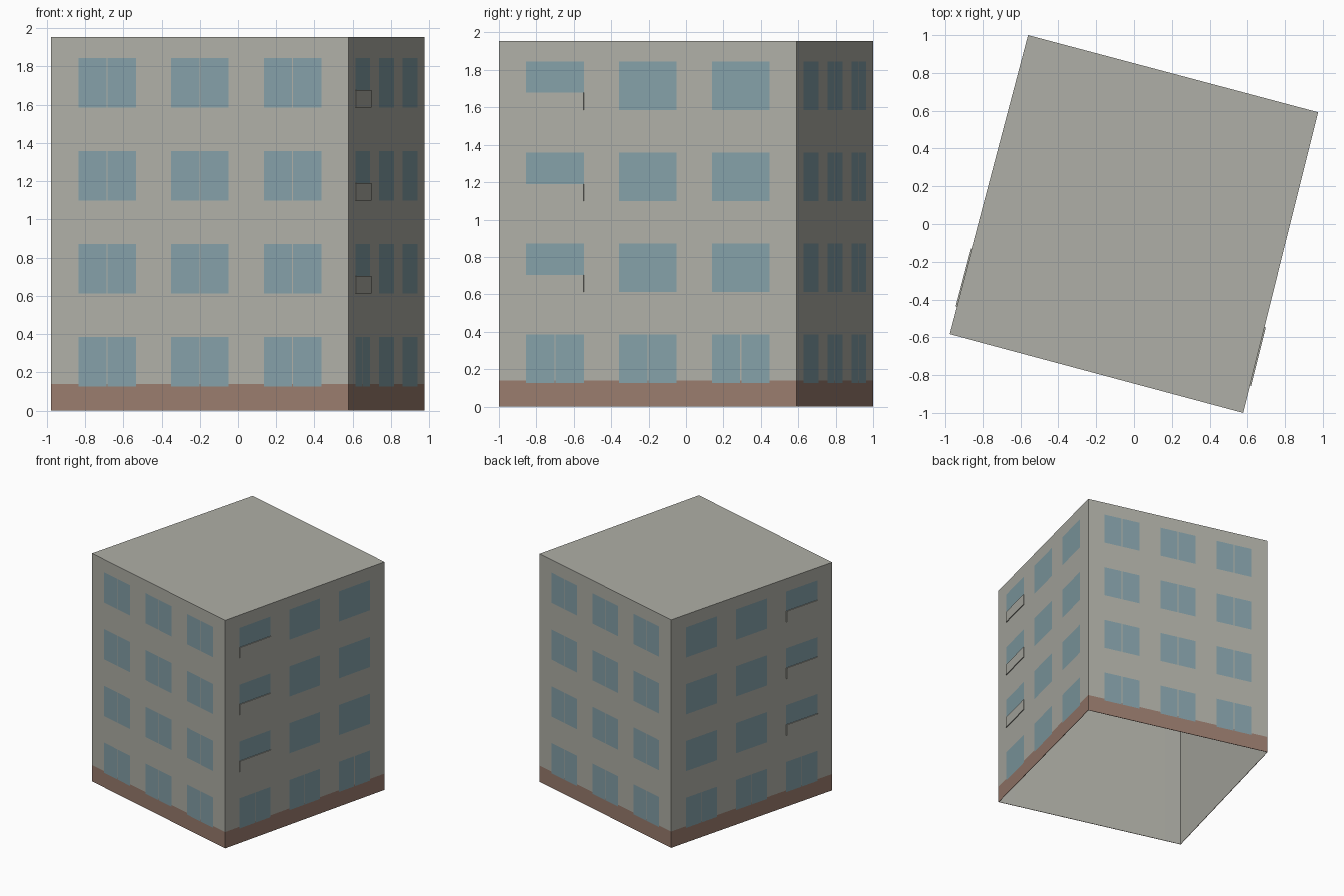
import bpy, bmesh
from mathutils import Vector

if "Cube" in bpy.data.objects:
    bpy.data.objects.remove(bpy.data.objects["Cube"])


def material(name, rgb):
    mat = bpy.data.materials.new(name)
    mat.use_nodes = True
    mat.diffuse_color = (*rgb, 1)
    mat.node_tree.nodes["Principled BSDF"].inputs["Base Color"].default_value = (*rgb, 1)
    return mat


GLASS, BASE, WALL = 0, 1, 2
mats = [material("blue grey glass", (0.23, 0.35, 0.39)),
        material("brown base", (0.32, 0.20, 0.155)),
        material("grey wall", (0.43, 0.43, 0.385))]

# Footprint corners, counter-clockwise from the front right corner of the model
corners = [Vector(c) for c in ((-0.977, -0.583), (0.578, -1), (0.975, 0.592), (-0.56, 1))]
HEIGHT, PLINTH = 1.955, 0.14
COLUMNS = [(0.091, 0.285), (0.403, 0.597), (0.715, 0.909)]   # fractions along a wall
ROWS = [(0.125 + 0.487 * i, 0.384 + 0.487 * i) for i in range(4)]
PANEL, GAP = 0.092, 0.0018
SHORT = {1: 0, 3: 2}   # side wall -> column with shortened windows


def cell_material(wall, u, z):
    """Choose the colour of a wall cell from its position."""
    for r, (low, high) in enumerate(ROWS):
        for c, (a, b) in enumerate(COLUMNS):
            if a < u < b and low < z < high:
                split = wall not in SHORT or r == 0
                if split and abs(u - (a + b) / 2) < GAP:
                    continue
                if r and SHORT.get(wall) == c and z < low + PANEL:
                    continue
                return GLASS
    return BASE if z < PLINTH else WALL


# Walls: each one a grid cut along the window outlines
us = sorted({0, 1, *(v for a, b in COLUMNS
                     for v in (a, (a + b) / 2 - GAP, (a + b) / 2 + GAP, b))})
zs = sorted({0, PLINTH, HEIGHT, *(v for a, b in ROWS for v in (a, a + PANEL, b))})
bm = bmesh.new()
for wall in range(4):
    start, end = corners[wall], corners[(wall + 1) % 4]
    grid = [[bm.verts.new((*start.lerp(end, u), z)) for z in zs] for u in us]
    for i in range(len(us) - 1):
        for j in range(len(zs) - 1):
            f = bm.faces.new((grid[i][j], grid[i + 1][j], grid[i + 1][j + 1], grid[i][j + 1]))
            f.material_index = cell_material(wall, (us[i] + us[i + 1]) / 2, (zs[j] + zs[j + 1]) / 2)
bmesh.ops.remove_doubles(bm, verts=bm.verts, dist=0.0001)

# Flat roof closes the top; the bottom stays open
rim = [e for e in bm.edges if e.is_boundary and all(v.co.z > HEIGHT - 0.001 for v in e.verts)]
roof = bmesh.ops.contextual_create(bm, geom=rim)["faces"][0]
roof.material_index = WALL
roof.normal_update()
if roof.normal.z < 0:
    roof.normal_flip()


def add_object(name, bm):
    mesh = bpy.data.meshes.new(name)
    bm.to_mesh(mesh)
    bm.free()
    for mat in mats:
        mesh.materials.append(mat)
    ob = bpy.data.objects.new(name, mesh)
    bpy.context.collection.objects.link(ob)
    return ob


# Thin shell with a plain wall-coloured inside
building = add_object("building_shell", bm)
shell = building.modifiers.new("Thickness", "SOLIDIFY")
shell.thickness = 0.004
shell.offset = -1
shell.material_offset = WALL

# Raised panels under the shortened windows
for wall, col in SHORT.items():
    start, end = corners[wall], corners[(wall + 1) % 4]
    along = (end - start).normalized()
    out = Vector((along.y, -along.x)) * 0.007
    for row, (low, high) in enumerate(ROWS[1:], 1):
        bm = bmesh.new()
        a, b = (start.lerp(end, u) for u in COLUMNS[col])
        ring = [bm.verts.new((*p, low)) for p in (a, b, b + out, a + out)]
        face = bm.faces.new(ring)
        top = bmesh.ops.extrude_face_region(bm, geom=[face])["geom"]
        bmesh.ops.translate(bm, vec=(0, 0, PANEL),
                            verts=[v for v in top if isinstance(v, bmesh.types.BMVert)])
        bmesh.ops.recalc_face_normals(bm, faces=bm.faces)
        for f in bm.faces:
            f.material_index = WALL
        add_object(f"{'left' if wall == 1 else 'right'}_window_panel_{row}", bm)
